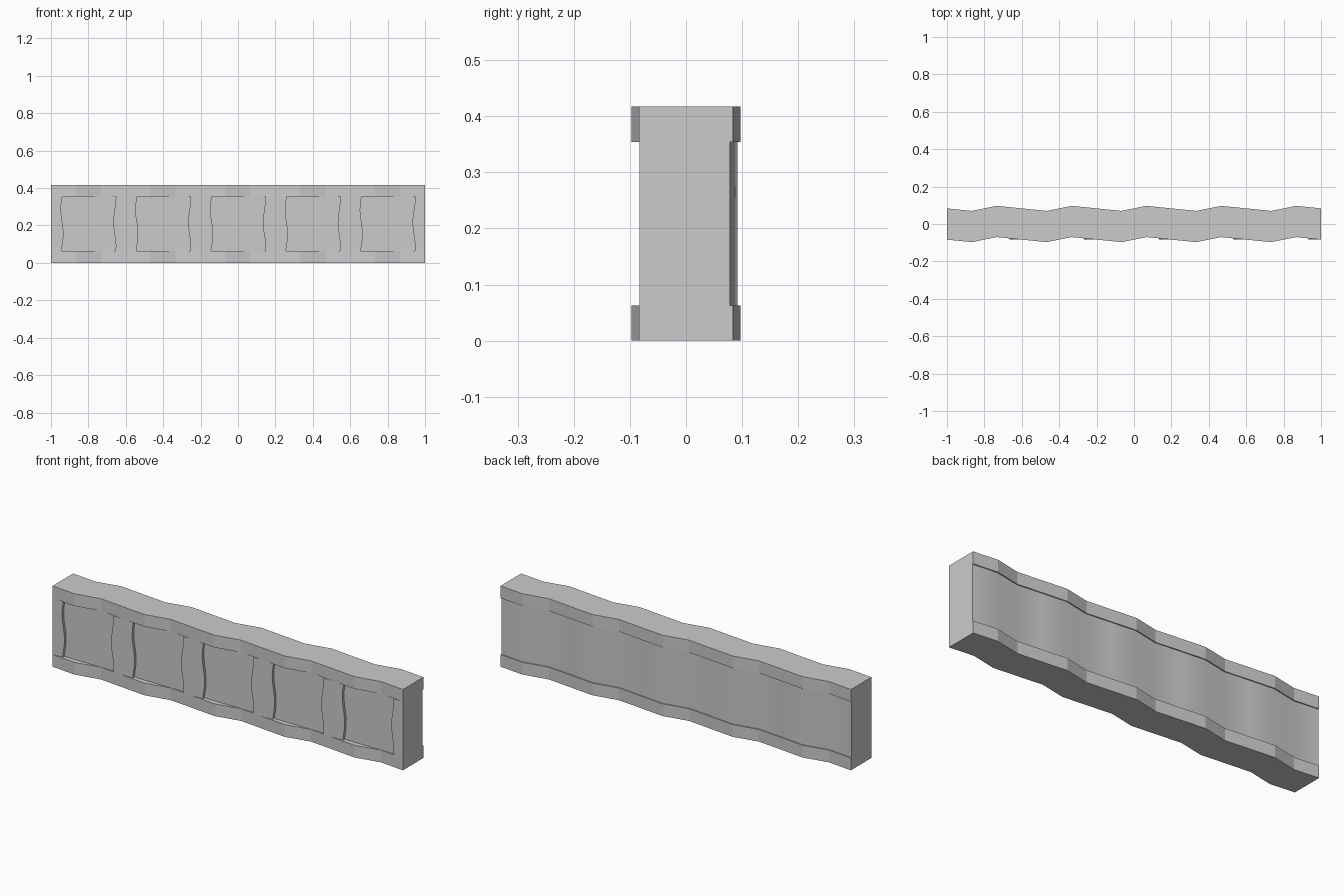
import bpy, math

if "Cube" in bpy.data.objects:
    bpy.data.objects.remove(bpy.data.objects["Cube"])

AMP, PERIOD, HEIGHT, BAND = 0.0155, 0.4, 0.417, 0.063
XS = [-1 + i * PERIOD / 3 for i in range(16)]


def wave(x):
    return -AMP * math.sin(2 * math.pi * (x + 1) / PERIOD)


def loft(name, rings, smooth=False):
    """Closed solid from equal-length rings stacked in z."""
    n = len(rings[0])
    verts = [p for ring in rings for p in ring]
    faces = [(k * n + i, k * n + (i + 1) % n, (k + 1) * n + (i + 1) % n, (k + 1) * n + i)
             for k in range(len(rings) - 1) for i in range(n)]
    # quad strips close the ends, pairing front and back points
    top = (len(rings) - 1) * n
    for i in range(n // 2 - 1):
        a, b, c, d = i, i + 1, n - 2 - i, n - 1 - i
        faces += [(d, c, b, a), (top + a, top + b, top + c, top + d)]
    mesh = bpy.data.meshes.new(name)
    mesh.from_pydata(verts, [], faces)
    mesh.update()
    ob = bpy.data.objects.new(name, mesh)
    bpy.context.collection.objects.link(ob)
    if smooth:
        bpy.context.view_layer.objects.active = ob
        ob.select_set(True)
        bpy.ops.object.shade_smooth_by_angle(angle=math.radians(30))
        ob.select_set(False)
    return ob


def slab(name, z0, z1, front, back, smooth=False):
    rings = [[(x, front(x), z) for x in XS] + [(x, back(x), z) for x in reversed(XS)]
             for z in (z0, z1)]
    return loft(name, rings, smooth)


# Wavy base and cap bands
for name, z in (("base_band", 0), ("cap_band", HEIGHT - BAND)):
    slab(name, z, z + BAND, lambda x: wave(x) - 0.0835, lambda x: wave(x) + 0.0835)

# Wall core: flat recessed front, gently wavy back
slab("wall_core", BAND, HEIGHT - BAND, lambda x: -0.069, lambda x: wave(x) + 0.078, True)

# Shallow piers between the recessed panels, with slightly uneven edges
ROWS = 8
for k in range(6):
    centre = -1 + k * PERIOD
    rings = []
    for r in range(ROWS + 1):
        t = r / ROWS
        z = BAND + t * (HEIGHT - 2 * BAND)
        left = centre - 0.06 + 0.007 * math.sin(7 * t + 1)
        right = centre + 0.06 - 0.007 * math.sin(7 * t + 2.5)
        left, right = max(left, -1), min(right, 1)
        rings.append([(left, -0.0825, z), (right, -0.0825, z),
                      (right, -0.06, z), (left, -0.06, z)])
    loft("pier", rings, True)
